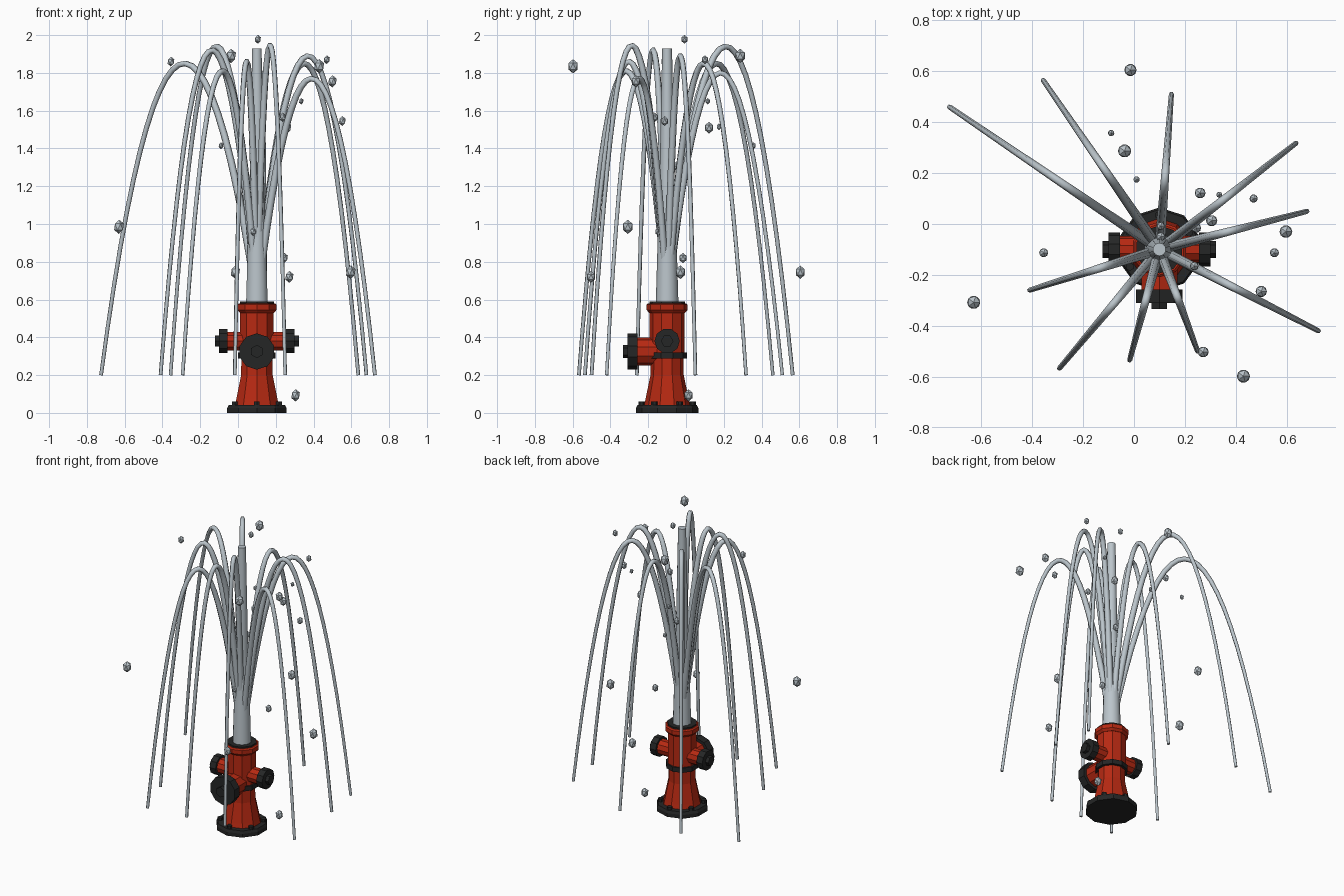
import bpy, bmesh, math
from mathutils import Matrix, Vector

if "Cube" in bpy.data.objects:
    bpy.data.objects.remove(bpy.data.objects["Cube"])

CX, CY = 0.10, -0.10      # hydrant axis


def material(name, rgb):
    m = bpy.data.materials.new(name)
    m.diffuse_color = (*rgb, 1)
    m.use_nodes = True
    m.node_tree.nodes["Principled BSDF"].inputs["Base Color"].default_value = m.diffuse_color
    return m


RED = material("red_paint", (0.47, 0.022, 0.006))
BLACK = material("black_iron", (0.018, 0.019, 0.019))
WATER = material("water", (0.50, 0.56, 0.60))


def add_object(name, mesh, mat, smooth=False):
    mesh.materials.clear()
    mesh.materials.append(mat)
    for p in mesh.polygons:
        p.use_smooth = smooth
    ob = bpy.data.objects.new(name, mesh)
    bpy.context.collection.objects.link(ob)
    return ob


def lathe(name, profile, mat, origin=(CX, CY, 0), axis=(0, 0, 1), sides=10, smooth=False):
    """Capped solid of revolution from (radius, height) points along an axis."""
    rot = Vector((0, 0, 1)).rotation_difference(Vector(axis)).to_matrix().to_4x4()
    mat4 = Matrix.Translation(origin) @ rot
    bm = bmesh.new()
    rings = []
    for r, h in profile:
        ring = []
        for i in range(sides):
            a = 2 * math.pi * i / sides
            ring.append(bm.verts.new(mat4 @ Vector((r * math.sin(a), r * math.cos(a), h))))
        rings.append(ring)
    for lo, hi in zip(rings, rings[1:]):
        for i in range(sides):
            j = (i + 1) % sides
            bm.faces.new((lo[i], lo[j], hi[j], hi[i]))
    bm.faces.new(rings[0])
    bm.faces.new(rings[-1])
    bmesh.ops.recalc_face_normals(bm, faces=bm.faces)
    mesh = bpy.data.meshes.new(name)
    bm.to_mesh(mesh)
    bm.free()
    ob = add_object(name, mesh, mat, smooth)
    if smooth:
        for p in mesh.polygons:
            p.use_smooth = len(p.vertices) == 4
    return ob


# Hydrant barrel, base flange, band and open top
lathe("base_flange", [(0.165, 0), (0.165, 0.025), (0.157, 0.042)], BLACK)
lathe("lower_barrel", [(0.122, 0.04), (0.115, 0.07), (0.088, 0.20), (0.086, 0.30)], RED)
lathe("middle_band", [(0.104, 0.288), (0.104, 0.32)], BLACK)
lathe("upper_barrel", [(0.093, 0.31), (0.093, 0.535)], RED)
lathe("top_collar", [(0.095, 0.53), (0.109, 0.545), (0.109, 0.573), (0.10, 0.58)], RED)
lathe("top_rim", [(0.094, 0.57), (0.094, 0.59)], BLACK)

# Flange bolts
for i in range(6):
    a = math.pi * i / 3
    pos = (CX + 0.135 * math.sin(a), CY + 0.135 * math.cos(a), 0.035)
    lathe("flange_bolt", [(0.017, 0), (0.017, 0.026)], BLACK, pos, sides=6)

# Side outlets
for s in (-1, 1):
    o, ax = (CX, CY, 0.38), (s, 0, 0)
    lathe("side_outlet", [(0.052, 0.05), (0.052, 0.16)], RED, o, ax)
    lathe("side_cap", [(0.067, 0.155), (0.067, 0.20)], BLACK, o, ax)
    lathe("side_cap_nut", [(0.033, 0.195), (0.033, 0.223)], BLACK, o, ax, 6)

# Large front outlet
o, ax = (CX, CY, 0.325), (0, -1, 0)
lathe("front_outlet", [(0.075, 0.05), (0.075, 0.16)], RED, o, ax)
lathe("front_cap", [(0.096, 0.157), (0.096, 0.21)], BLACK, o, ax)
lathe("front_cap_nut", [(0.035, 0.20), (0.035, 0.234)], BLACK, o, ax, 6)

# Central water column
lathe("water_column", [(0.060, 0.58), (0.052, 0.85), (0.040, 1.25), (0.026, 1.93)],
      WATER, smooth=True)

# Falling water jets: end x, end y, peak height
JETS = [(-0.725, 0.46, 1.85), (-0.357, 0.565, 1.94), (0.147, 0.51, 1.80),
        (0.637, 0.318, 1.85), (0.68, 0.05, 1.89), (0.725, -0.42, 1.77),
        (0.25, -0.50, 1.945), (-0.017, -0.535, 1.86), (-0.293, -0.567, 1.81),
        (-0.41, -0.26, 1.92)]
START_Z, END_Z, STEPS = 0.60, 0.20, 24
for ex, ey, peak in JETS:
    up, down = math.sqrt(peak - START_Z), math.sqrt(peak - END_Z)
    cu = bpy.data.curves.new("jet_path", 'CURVE')
    cu.dimensions = '3D'
    cu.bevel_depth = 1.0
    cu.bevel_resolution = 1
    cu.use_fill_caps = True
    sp = cu.splines.new('POLY')
    sp.points.add(STEPS)
    for i, p in enumerate(sp.points):
        t = i / STEPS
        z = peak - (t * (up + down) - up) ** 2
        p.co = (CX + (ex - CX) * t, CY + (ey - CY) * t, z, 1)
        p.radius = 0.021 - 0.011 * t
    tmp = bpy.data.objects.new("jet_path", cu)
    bpy.context.collection.objects.link(tmp)
    bpy.context.view_layer.update()
    dg = bpy.context.evaluated_depsgraph_get()
    mesh = bpy.data.meshes.new_from_object(tmp.evaluated_get(dg))
    bpy.data.objects.remove(tmp)
    add_object("water_jet", mesh, WATER, True)

# Flying droplets: x, y, z, radius
DROPS = [(-0.014, 0.605, 0.745, 0.027), (-0.09, 0.357, 1.415, 0.014),
         (-0.037, 0.287, 1.89, 0.029), (0.01, 0.175, 1.515, 0.014),
         (0.26, 0.122, 1.51, 0.024), (0.335, 0.115, 1.65, 0.013),
         (0.47, 0.10, 1.87, 0.018), (0.305, 0.013, 0.093, 0.025),
         (0.597, -0.03, 0.745, 0.028), (0.552, -0.113, 1.545, 0.02),
         (0.50, -0.265, 1.755, 0.025), (0.43, -0.598, 1.835, 0.029),
         (0.272, -0.503, 0.72, 0.024), (-0.355, -0.113, 1.86, 0.02),
         (-0.63, -0.308, 0.985, 0.029), (0.105, -0.008, 1.978, 0.018),
         (0.245, -0.016, 0.82, 0.021), (0.237, -0.165, 1.565, 0.019),
         (0.105, -0.05, 1.305, 0.02), (0.08, -0.145, 0.96, 0.019)]
for x, y, z, r in DROPS:
    bm = bmesh.new()
    bmesh.ops.create_icosphere(bm, subdivisions=1, radius=r,
                               matrix=Matrix.Translation((x, y, z)) @ Matrix.Diagonal((1, 1, 1.3, 1)))
    mesh = bpy.data.meshes.new("droplet")
    bm.to_mesh(mesh)
    bm.free()
    add_object("droplet", mesh, WATER)
